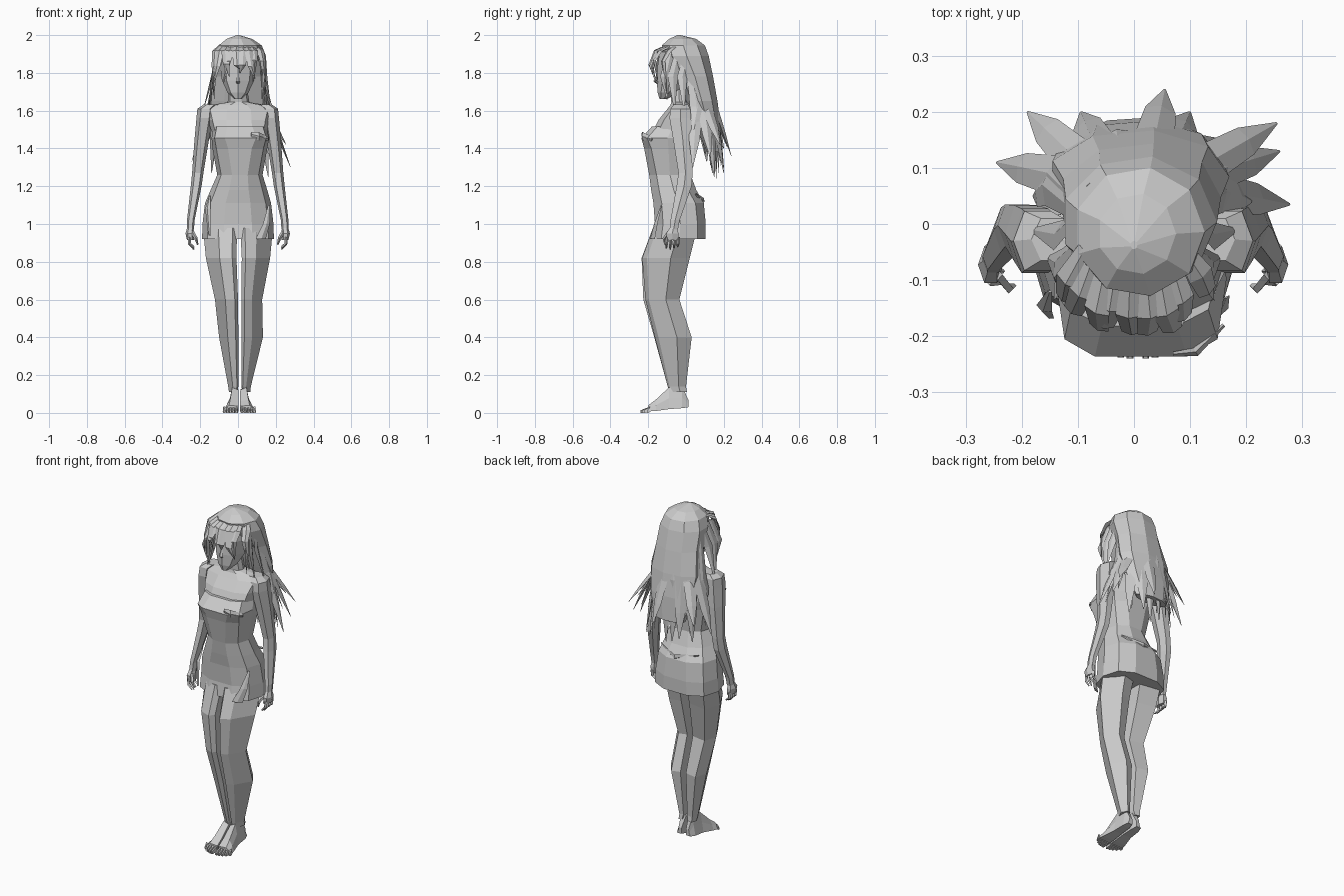
import bpy, bmesh, math, random
from mathutils import Vector

random.seed(4)
cube = bpy.data.objects.get("Cube")
if cube:
    bpy.data.objects.remove(cube, do_unlink=True)

grey = bpy.data.materials.new("plain grey")
grey.use_nodes = True
grey.diffuse_color = (0.6, 0.6, 0.6, 1)
grey.node_tree.nodes["Principled BSDF"].inputs["Base Color"].default_value = (0.6, 0.6, 0.6, 1)


def loft(name, rings):
    """Skin a list of equal rings of points and close both ends."""
    bm = bmesh.new()
    rows = [[bm.verts.new(p) for p in r] for r in rings]
    n = len(rows[0])
    for a, b in zip(rows, rows[1:]):
        for i in range(n):
            j = (i + 1) % n
            bm.faces.new((a[i], a[j], b[j], b[i]))
    bm.faces.new(rows[0][::-1])
    bm.faces.new(rows[-1])
    bmesh.ops.recalc_face_normals(bm, faces=bm.faces)
    mesh = bpy.data.meshes.new(name)
    bm.to_mesh(mesh)
    bm.free()
    mesh.materials.append(grey)
    obj = bpy.data.objects.new(name, mesh)
    bpy.context.collection.objects.link(obj)
    return obj


def ring(z, x0, x1, y0, y1, power=2.0, n=8):
    """Horizontal rounded ring filling the given box; a higher power is boxier."""
    pts = []
    for i in range(n):
        a = 2 * math.pi * i / n
        c, s = [math.copysign(abs(v) ** (2 / power), v) for v in (math.cos(a), math.sin(a))]
        pts.append(((x0 + x1) / 2 + c * (x1 - x0) / 2, (y0 + y1) / 2 + s * (y1 - y0) / 2, z))
    return pts


def stack(name, sections, side=1, shift=0.0, n=8):
    """Loft of horizontal sections (z, x0, x1, y0, y1, power), mirrored when side is -1."""
    return loft(name, [[(side * x + shift, y, z) for x, y, z in ring(*s, n=n)] for s in sections])


def lock(name, path, widths, across, thick=0.012):
    """Tapered ribbon of hair or cloth with a shallow ridge."""
    pts = [Vector(p) for p in path]
    across = Vector(across).normalized()
    rings = []
    for i, p in enumerate(pts):
        t = pts[min(i + 1, len(pts) - 1)] - pts[max(i - 1, 0)]
        nrm = t.cross(across).normalized()
        k = thick * widths[i] / max(widths)
        rings.append([p + across * widths[i], p + nrm * k, p - across * widths[i], p - nrm * k])
    return loft(name, rings)


# Dress: skirt, narrow waist and bust
stack("dress", [
    (0.92, -0.19, 0.19, -0.18, 0.11, 2.6), (1.00, -0.188, 0.188, -0.17, 0.11, 2.5),
    (1.11, -0.175, 0.175, -0.178, 0.10, 2.4), (1.18, -0.145, 0.155, -0.19, 0.06, 2.2),
    (1.26, -0.11, 0.13, -0.20, 0.03, 2.2), (1.40, -0.135, 0.155, -0.226, 0.04, 2.8),
    (1.455, -0.14, 0.165, -0.24, 0.045, 3.8), (1.515, -0.13, 0.15, -0.185, 0.045, 3.2)], n=10)

# Bare chest, shoulders and neck
stack("chest", [
    (1.49, -0.14, 0.155, -0.18, 0.045, 3), (1.55, -0.16, 0.17, -0.15, 0.045, 2.6),
    (1.605, -0.18, 0.19, -0.105, 0.04, 2.2), (1.63, -0.14, 0.145, -0.085, 0.03),
    (1.645, -0.055, 0.06, -0.08, 0.01), (1.74, -0.045, 0.045, -0.09, 0.01)], n=10)

# Dress trim: knot on the bust, slit folds and back fold
lock("bust_knot", [(0.07, -0.232, 1.475), (0.11, -0.228, 1.465), (0.16, -0.18, 1.45)],
     [0.012, 0.022, 0.01], (0, 0, 1), 0.008)
lock("left_slit_fold", [(0.165, -0.13, 1.10), (0.15, -0.16, 1.0), (0.12, -0.178, 0.92)],
     [0.006, 0.02, 0.03], (1, 0.5, 0), 0.008)
lock("right_slit_fold", [(-0.15, -0.12, 1.15), (-0.16, -0.15, 1.08), (-0.15, -0.165, 0.94)],
     [0.004, 0.015, 0.008], (1, -0.4, 0), 0.008)
lock("back_fold", [(-0.12, 0.05, 1.15), (0.01, 0.09, 1.12), (0.13, 0.05, 1.16)],
     [0.005, 0.018, 0.005], (0, 0.3, 1), 0.008)

# Legs: wedge-shaped sections; the right leg is turned so its calf faces outward
legs = {
    "left_leg": (1, ((0, 0.12), (0.14, 0), (0.5, 0.1), (1, 0.6), (0.52, 1), (0.08, 0.92)), [
        (0.11, 0.025, 0.065, -0.085, 0.005), (0.14, 0.018, 0.068, -0.097, 0.0),
        (0.40, 0.018, 0.132, -0.165, 0.03), (0.60, 0.018, 0.128, -0.215, -0.035),
        (0.82, 0.02, 0.17, -0.232, 0.02), (0.98, 0.012, 0.185, -0.175, 0.06)]),
    "right_leg": (-1, ((0, 0.12), (0.14, 0), (0.55, 0.1), (1, 0.6), (0.8, 1), (0.08, 0.92)), [
        (0.11, 0.005, 0.048, -0.085, 0.005), (0.14, -0.002, 0.052, -0.097, 0.0),
        (0.40, -0.002, 0.10, -0.168, 0.025), (0.60, 0.0, 0.122, -0.226, -0.035),
        (0.82, 0.008, 0.17, -0.235, 0.02), (0.98, 0.005, 0.185, -0.175, 0.06)])}
for name, (side, section, levels) in legs.items():
    loft(name, [[(side * (x0 + u * (x1 - x0)), y0 + v * (y1 - y0), z) for u, v in section]
                for z, x0, x1, y0, y1 in levels])

for side, word in ((1, "left"), (-1, "right")):
    shift = 0.005 if side == 1 else -0.008
    # Foot, lofted from heel to toe
    step = 0.007
    feet = [(0.012, 0.015, 0.045, 0.03, 0.07), (-0.02, 0.008, 0.055, 0.025, 0.14),
            (-0.09, 0.005, 0.06, 0.02, 0.135), (-0.16, 0.004, 0.078, 0.01, 0.07),
            (-0.20, 0.004, 0.088, 0.008, 0.04)]
    loft(word + "_foot", [[(side * x + step, y, z) for x, z in
         ((a, lo), (b, lo), (b - 0.01, (lo + hi) / 2), (a * 0.4 + b * 0.6, hi), (a, hi * 0.9))]
         for y, a, b, lo, hi in feet])
    # Toes
    for i in range(5):
        x, tip = 0.014 + i * 0.0165, -0.24 + i * i * 0.0022
        loft(word + "_toe", [[(side * (x + dx * w) + step, y, z0 + dz) for dx, dz in
             ((-1, 0), (1, 0), (0.6, h), (-0.6, h))]
             for y, w, z0, h in ((-0.19, 0.008, 0.004, 0.03), (tip, 0.006, 0.0, 0.014))])
    # Arm
    stack(word + "_arm", [
        (0.97, 0.225, 0.262, -0.09, -0.04, 2.3), (1.02, 0.222, 0.262, -0.085, -0.03, 2.3),
        (1.20, 0.185, 0.242, -0.055, 0.035, 2.3), (1.27, 0.175, 0.235, -0.045, 0.04, 2.3),
        (1.45, 0.145, 0.222, -0.075, 0.04, 2.3), (1.56, 0.125, 0.212, -0.095, 0.035, 2.3),
        (1.61, 0.12, 0.207, -0.09, 0.03, 2.3), (1.632, 0.10, 0.175, -0.07, 0.015, 2.3)],
        side, shift, n=6)
    # Hand with fingers and thumb
    stack(word + "_palm", [(0.915, 0.225, 0.262, -0.108, -0.035),
                           (0.95, 0.225, 0.27, -0.11, -0.035),
                           (0.985, 0.228, 0.26, -0.085, -0.045)], side, shift, n=6)
    for i in range(4):
        y = -0.10 + i * 0.02
        lock(word + "_finger", [(side * 0.25 + shift, y, 0.93), (side * 0.248 + shift, y - 0.003, 0.895),
             (side * 0.225 + shift, y - 0.004, 0.865 + abs(i - 1) * 0.007)],
             [0.009, 0.008, 0.004], (0, 1, 0), 0.009)
    lock(word + "_thumb", [(side * 0.235 + shift, -0.09, 0.96), (side * 0.215 + shift, -0.115, 0.925),
         (side * 0.205 + shift, -0.11, 0.89)], [0.01, 0.009, 0.004], (0, 1, 0), 0.01)

# Head and nose
stack("head", [
    (1.662, -0.02, 0.02, -0.14, -0.10), (1.695, -0.055, 0.055, -0.15, -0.03),
    (1.76, -0.085, 0.085, -0.155, 0.06), (1.84, -0.095, 0.095, -0.15, 0.08),
    (1.91, -0.085, 0.085, -0.14, 0.08), (1.95, -0.05, 0.05, -0.08, 0.05)], n=8)
lock("nose", [(0, -0.15, 1.80), (0, -0.165, 1.755), (0, -0.15, 1.745)],
     [0.004, 0.012, 0.008], (1, 0, 0), 0.008)

# Hair: faceted crown running into the main mass down the back
stack("hair", [
    (1.38, -0.10, 0.11, 0.11, 0.19), (1.52, -0.14, 0.155, 0.05, 0.185),
    (1.65, -0.155, 0.17, 0.0, 0.168), (1.78, -0.135, 0.155, -0.05, 0.145),
    (1.89, -0.13, 0.148, -0.115, 0.122), (1.945, -0.108, 0.126, -0.13, 0.102),
    (1.98, -0.065, 0.075, -0.09, 0.055), (2.0, -0.006, 0.006, -0.045, -0.03)], n=9)

# Pointed locks fanning out at the back and sides
tips = [(-0.19, 0.20, 1.40), (-0.095, 0.20, 1.30), (-0.03, 0.175, 1.26), (0.055, 0.24, 1.36),
        (0.10, 0.20, 1.27), (0.16, 0.15, 1.25), (0.255, 0.18, 1.42), (0.26, 0.13, 1.35),
        (-0.14, 0.14, 1.27), (-0.245, 0.11, 1.33), (0.278, 0.035, 1.30), (0.02, 0.16, 1.24),
        (0.21, 0.04, 1.50), (-0.18, 0.05, 1.52)]
for x, y, z in tips:
    v = Vector((x, y - 0.02)).normalized()
    root = (v.x * 0.105, 0.01 + v.y * 0.085, 1.91)
    mid = (v.x * 0.155, 0.05 + v.y * 0.11, 1.62)
    low = tuple(m * 0.45 + t * 0.55 for m, t in zip(mid, (x, y, z)))
    lock("hair_lock", [root, mid, low, (x, y, z)], [0.018, 0.036, 0.028, 0.002], (-v.y, v.x, 0), 0.011)
    # Thin strand beside each lock
    lock("hair_wisp", [mid, (low[0] * 0.9, low[1] * 0.95, low[2]), (x * 0.82, y * 0.92, z + 0.04)],
         [0.012, 0.012, 0.001], (-v.y, v.x, 0), 0.005)

# Fringe swept over the forehead in uneven locks
for x, sweep, z in ((-0.125, 0.0, 1.70), (-0.10, -0.03, 1.74), (-0.07, 0.025, 1.78),
                    (-0.045, -0.03, 1.75), (-0.01, 0.02, 1.82), (0.03, -0.02, 1.80),
                    (0.06, 0.03, 1.77), (0.09, -0.01, 1.75), (0.125, 0.02, 1.69)):
    out = -0.20 + x * x * 4.5 + random.uniform(-0.008, 0.012)
    lock("fringe_lock", [(x * 0.7, -0.095 + abs(x) * 0.4, 1.95), (x * 0.95, out + 0.03, 1.915),
         (x + sweep * 0.3, out, 1.85 + random.uniform(-0.02, 0.02)), (x + sweep, out + 0.02, z)],
         [0.014, 0.024, 0.018, 0.002], (1, x * 6, 0), 0.008)

# Side locks framing the face
for side in (1, -1):
    for dy, x, z in ((-0.10, 0.125, 1.66), (-0.06, 0.155, 1.60), (-0.01, 0.185, 1.60)):
        lock("side_lock", [(side * 0.105, dy + 0.02, 1.91), (side * 0.135, dy - 0.01, 1.78),
             (side * x, dy, z)], [0.02, 0.028, 0.002], (-side * 0.3, 1, 0), 0.008)
